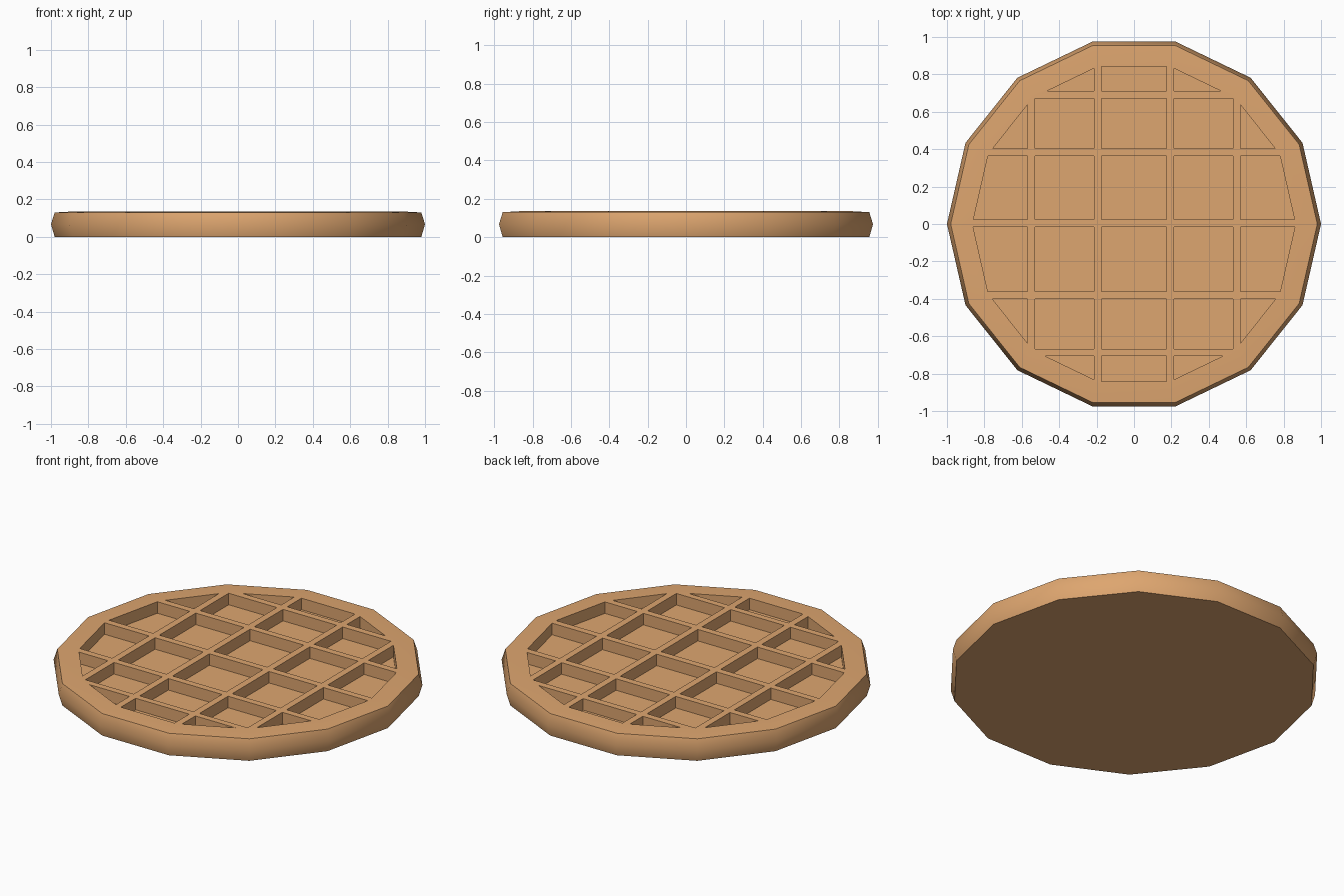
import bpy, bmesh, math

if "Cube" in bpy.data.objects:
    bpy.data.objects.remove(bpy.data.objects["Cube"])

N = 14
tan = bpy.data.materials.new("waffle tan")
tan.diffuse_color = (0.73, 0.38, 0.16, 1)
tan.use_nodes = True
tan.node_tree.nodes["Principled BSDF"].inputs["Base Color"].default_value = tan.diffuse_color

def make_object(name, bm):
    bmesh.ops.recalc_face_normals(bm, faces=bm.faces[:])
    me = bpy.data.meshes.new(name)
    bm.to_mesh(me)
    bm.free()
    me.materials.append(tan)
    ob = bpy.data.objects.new(name, me)
    bpy.context.collection.objects.link(ob)
    return ob

def ring(r):
    return [(r * math.cos(2 * math.pi * i / N), r * math.sin(2 * math.pi * i / N)) for i in range(N)]

# waffle body: fourteen-sided disc with a bulging rim
bm = bmesh.new()
rings = [[bm.verts.new((x, y, z)) for x, y in ring(r)]
         for r, z in [(0.98, 0), (1.0, 0.067), (0.98, 0.13), (0.875, 0.136)]]
for a, b in zip(rings, rings[1:]):
    for i in range(N):
        j = (i + 1) % N
        bm.faces.new((a[i], a[j], b[j], b[i]))
bm.faces.new(rings[0])
bm.faces.new(rings[-1])
waffle = make_object("waffle", bm)

# pockets: grid cells trimmed to an inner fourteen-sided outline
FLOOR, TOP = 0.068, 0.3
xs = [(-1, -0.57), (-0.53, -0.215), (-0.175, 0.175), (0.215, 0.53), (0.57, 1)]
ys = [(-1, -0.705), (-0.667, -0.4), (-0.36, -0.017), (0.023, 0.363), (0.403, 0.67), (0.71, 1)]

def clip(poly, nx, ny, d):
    out = []
    for p, q in zip(poly, poly[1:] + poly[:1]):
        dp, dq = p[0] * nx + p[1] * ny - d, q[0] * nx + q[1] * ny - d
        if dp <= 0:
            out.append(p)
        if dp * dq < 0:
            t = dp / (dp - dq)
            out.append((p[0] + (q[0] - p[0]) * t, p[1] + (q[1] - p[1]) * t))
    return out

bm = bmesh.new()
for x0, x1 in xs:
    for y0, y1 in ys:
        poly = [(x0, y0), (x1, y0), (x1, y1), (x0, y1)]
        for i in range(N):
            a = 2 * math.pi * (i + 0.5) / N
            poly = clip(poly, math.cos(a), math.sin(a), 0.864 * math.cos(math.pi / N))
        if len(poly) < 3:
            continue
        area = abs(sum(p[0] * q[1] - q[0] * p[1] for p, q in zip(poly, poly[1:] + poly[:1]))) / 2
        if area < 0.002:
            continue
        lo = [bm.verts.new((x, y, FLOOR)) for x, y in poly]
        hi = [bm.verts.new((x, y, TOP)) for x, y in poly]
        bm.faces.new(lo[::-1])
        bm.faces.new(hi)
        for i in range(len(poly)):
            j = (i + 1) % len(poly)
            bm.faces.new((lo[i], lo[j], hi[j], hi[i]))
cutter = make_object("pocket_cutter", bm)
cutter.hide_render = True

# press the pockets into the body
mod = waffle.modifiers.new("pockets", "BOOLEAN")
mod.operation = 'DIFFERENCE'
mod.solver = 'EXACT'
mod.object = cutter
bpy.context.view_layer.objects.active = waffle
bpy.ops.object.select_all(action='DESELECT')
waffle.select_set(True)
bpy.ops.object.modifier_apply(modifier=mod.name)
bpy.data.objects.remove(cutter)
bpy.ops.object.shade_smooth_by_angle(angle=math.radians(40))
